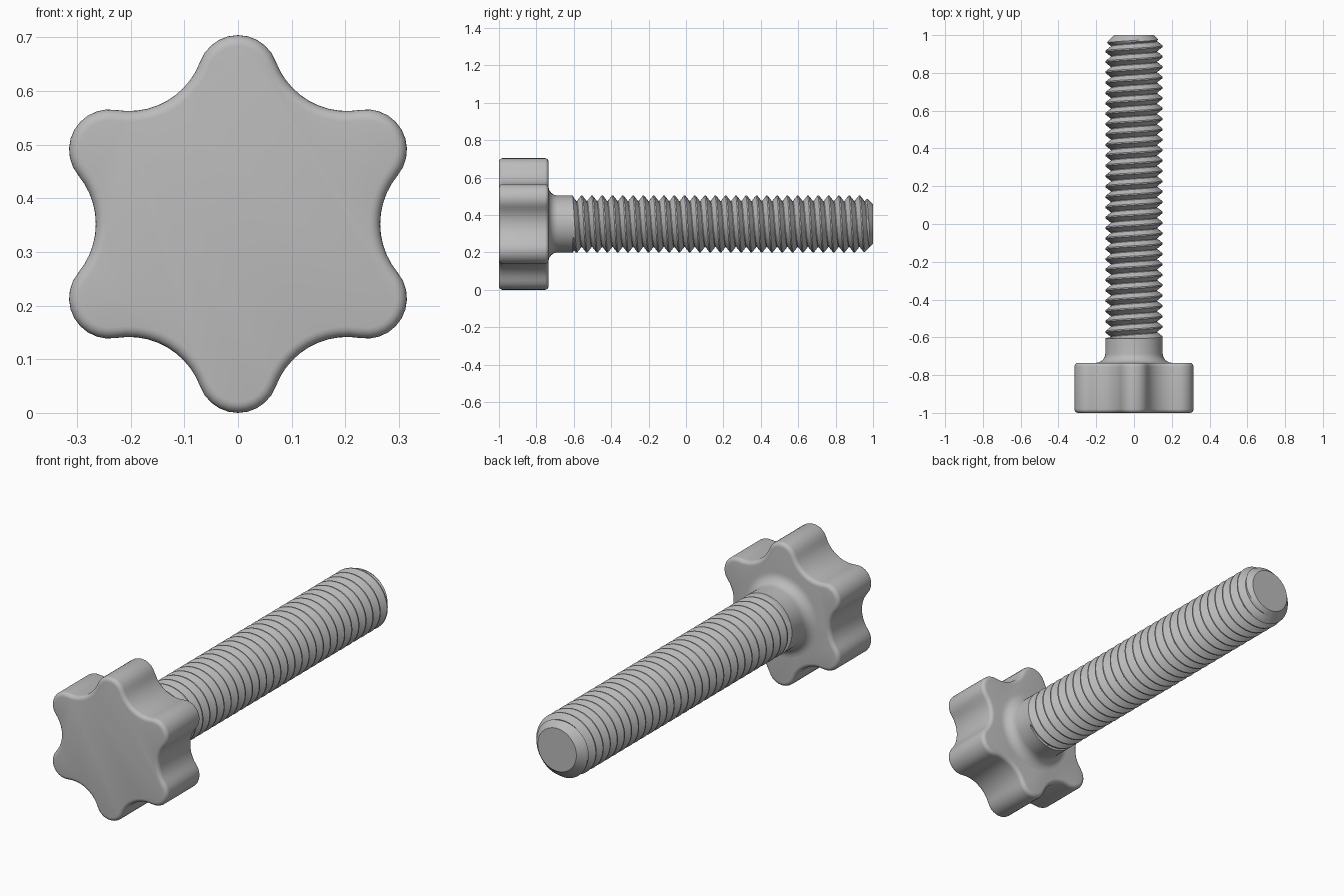
import bpy, bmesh
from math import sin, cos, pi, atan2, radians

if "Cube" in bpy.data.objects:
    bpy.data.objects.remove(bpy.data.objects["Cube"])

grey = bpy.data.materials.new("plain grey")
grey.use_nodes = True
tone = (0.5, 0.5, 0.5, 1)
grey.diffuse_color = tone
grey.node_tree.nodes["Principled BSDF"].inputs["Base Color"].default_value = tone

AXIS = 0.352                      # height of the screw axis
HEAD_FRONT, HEAD_BACK = -1.0, -0.735


def loft(name, rings, wrap=True):
    """Skin successive rings of points, cap both ends, merge and shade."""
    bm = bmesh.new()
    rows = [[bm.verts.new(p) for p in ring] for ring in rings]
    for a, b in zip(rows, rows[1:]):
        n = len(a)
        for i in range(n if wrap else n - 1):
            j = (i + 1) % n
            bm.faces.new((a[i], a[j], b[j], b[i]))
    for end in (rows[0], rows[-1]):
        bm.faces.new(end if wrap else end[:-1])
    bmesh.ops.remove_doubles(bm, verts=bm.verts, dist=1e-5)
    bmesh.ops.dissolve_degenerate(bm, edges=bm.edges, dist=1e-6)
    bmesh.ops.recalc_face_normals(bm, faces=bm.faces)
    mesh = bpy.data.meshes.new(name)
    bm.to_mesh(mesh)
    bm.free()
    mesh.materials.append(grey)
    obj = bpy.data.objects.new(name, mesh)
    bpy.context.collection.objects.link(obj)
    bpy.ops.object.select_all(action="DESELECT")
    obj.select_set(True)
    bpy.context.view_layer.objects.active = obj
    bpy.ops.object.shade_smooth_by_angle(angle=radians(32))
    return obj


# Six-lobed knob outline made of tangent arcs, shrunk by an inset
LOBE_R, LOBE_D = 0.075, 0.277
VALLEY_D = 0.407
VALLEY_R = VALLEY_D - 0.265


def star(inset, y, steps=10):
    pts = []
    half = pi / 6
    tip = atan2(VALLEY_D * sin(half), VALLEY_D * cos(half) - LOBE_D)
    sweep = tip - half
    for k in range(6):
        a = half + k * pi / 3
        v = a + half
        for s in range(steps):
            t = a - tip + 2 * tip * s / steps
            r = LOBE_R - inset
            pts.append((LOBE_D * cos(a) + r * cos(t), y,
                        AXIS + LOBE_D * sin(a) + r * sin(t)))
        for s in range(steps):
            t = v + pi + sweep - 2 * sweep * s / steps
            r = VALLEY_R + inset
            pts.append((VALLEY_D * cos(v) + r * cos(t), y,
                        AXIS + VALLEY_D * sin(v) + r * sin(t)))
    return pts


# Knob with rounded rims
BEVEL, CUTS = 0.02, 5
rim = [(BEVEL * (1 - sin(pi / 2 * i / CUTS)), BEVEL * (1 - cos(pi / 2 * i / CUTS)))
       for i in range(CUTS + 1)]
loft("knob", [star(inset, HEAD_FRONT + dy) for inset, dy in rim]
     + [star(inset, HEAD_BACK - dy) for inset, dy in reversed(rim)])

# Threaded shaft: fillet, plain neck, right-hand thread, chamfered end
SIDES = 64
R, ROOT, TIP = 0.152, 0.123, 0.105
PITCH, START, END = 0.055, -0.605, 1.0
FILLET = 0.05


def ring(radius, y):
    return [(radius * sin(2 * pi * i / SIDES), y, AXIS + radius * cos(2 * pi * i / SIDES))
            for i in range(SIDES + 1)]


def thread_ring(base, depth):
    pts = []
    for i in range(SIDES + 1):
        t = 2 * pi * i / SIDES
        y = base + PITCH * i / SIDES
        r = R - (R - ROOT) * depth
        if y <= START:
            y, r = START, R
        y = min(y, END)
        r = min(r, TIP + END - y)
        pts.append((r * sin(t), y, AXIS + r * cos(t)))
    return pts


rings = [ring(R + FILLET, HEAD_BACK - 0.01)]
for i in range(9):
    t = pi / 2 * i / 8
    rings.append(ring(R + FILLET * (1 - sin(t)), HEAD_BACK + FILLET * (1 - cos(t))))

# One turn of thread as (fraction of pitch, groove depth)
profile = [(0, 0), (0.12, 0), (0.26, 0.33), (0.4, 0.67), (0.53, 1),
           (0.59, 1), (0.73, 0.67), (0.87, 0.33)]
turns = int((END - START) / PITCH) + 3
for n in range(turns):
    for frac, depth in profile:
        rings.append(thread_ring(START + PITCH * (n - 1.2 + frac), depth))
rings.append(ring(TIP, END))
loft("threaded_shaft", rings, wrap=False)
